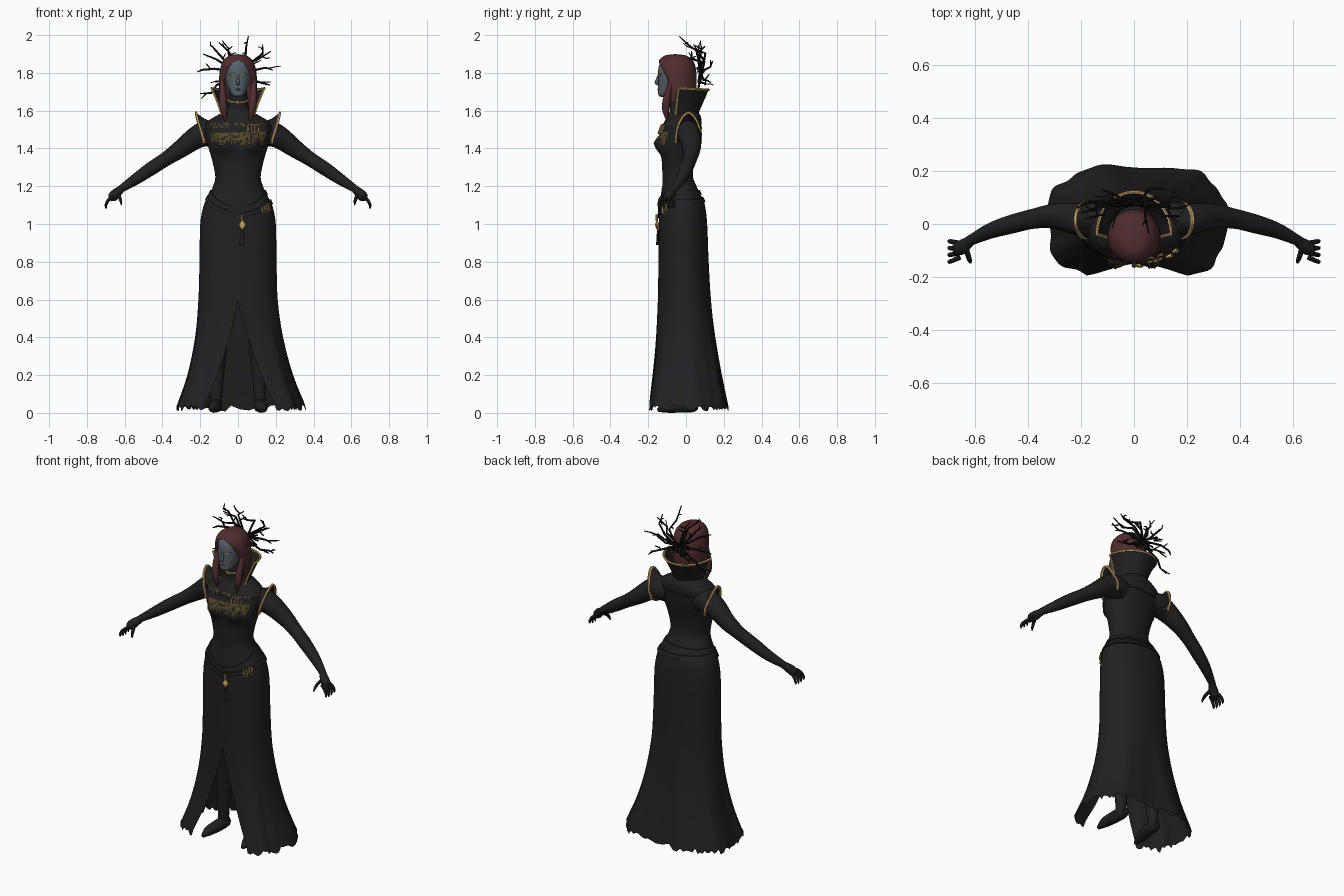
import bpy, bmesh, math, random
from math import sin, cos, pi, exp
from mathutils import Vector

if "Cube" in bpy.data.objects:
    bpy.data.objects.remove(bpy.data.objects["Cube"])

random.seed(4)

def material(name, r, g, b):
    m = bpy.data.materials.new(name)
    m.diffuse_color = (r, g, b, 1)
    m.use_nodes = True
    m.node_tree.nodes["Principled BSDF"].inputs["Base Color"].default_value = m.diffuse_color
    return m

BLACK = material("black cloth", .0145, .0145, .0155)
TWIG = material("charred twig", .006, .006, .007)
HAIR = material("red brown hair", .08, .026, .028)
SKIN = material("blue grey skin", .095, .12, .145)
LIP = material("dark lips", .05, .06, .078)
GOLD = material("gold", .58, .38, .14)
OLIVE = material("olive brocade", .085, .062, .018)
EYE = material("amber eyes", .4, .26, .03)

def grid(name, rows, mat, closed=True, caps=False, keep=lambda i, j: True, angle=45):
    """Skin rows of points into one mesh object."""
    bm = bmesh.new()
    vs = [[bm.verts.new(p) for p in r] for r in rows]
    n = len(rows[0])
    for i in range(len(rows) - 1):
        for j in range(n if closed else n - 1):
            if keep(i, j):
                k = (j + 1) % n
                bm.faces.new((vs[i][j], vs[i][k], vs[i + 1][k], vs[i + 1][j]))
    if caps:
        bm.faces.new(vs[0])
        bm.faces.new(vs[-1])
    bmesh.ops.remove_doubles(bm, verts=bm.verts, dist=1e-5)
    bmesh.ops.recalc_face_normals(bm, faces=bm.faces)
    me = bpy.data.meshes.new(name)
    bm.to_mesh(me)
    bm.free()
    me.materials.append(mat)
    ob = bpy.data.objects.new(name, me)
    bpy.context.collection.objects.link(ob)
    bpy.ops.object.select_all(action='DESELECT')
    ob.select_set(True)
    bpy.context.view_layer.objects.active = ob
    bpy.ops.object.shade_smooth_by_angle(angle=math.radians(angle))
    return ob

def spline(p, k=4):
    """Catmull-Rom through tuples of any length."""
    out = []
    for i in range(len(p) - 1):
        a, b, c, d = p[max(i - 1, 0)], p[i], p[i + 1], p[min(i + 2, len(p) - 1)]
        for s in range(k):
            t = s / k
            out.append(tuple(.5 * (2 * B + (C - A) * t + (2 * A - 5 * B + 4 * C - D) * t * t
                       + (3 * B - A - 3 * C + D) * t ** 3) for A, B, C, D in zip(a, b, c, d)))
    return out + [tuple(p[-1])]

def tube(name, pts, mat, sides=8, smooth=4, flat=1):
    """Round tube along (x, y, z, radius) points."""
    pts = spline(pts, smooth) if smooth else pts
    ps = [Vector(p[:3]) for p in pts]
    rows, t0, u = [], None, None
    for i, p in enumerate(ps):
        t = (ps[min(i + 1, len(ps) - 1)] - ps[max(i - 1, 0)]).normalized()
        u = t.orthogonal().normalized() if u is None else t0.rotation_difference(t) @ u
        v, t0 = t.cross(u), t
        ring = [(u * cos(a) + v * sin(a)) * pts[i][3] for a in (2 * pi * j / sides for j in range(sides))]
        rows.append([p + Vector((q.x, q.y * flat, q.z)) for q in ring])
    return grid(name, rows, mat, caps=True)

# Profiles: z, half width, front y, back y
BODY = spline([(1.1, .155, -.125, .085), (1.15, .15, -.125, .075), (1.2, .132, -.125, .056),
    (1.25, .12, -.125, .037), (1.33, .135, -.128, .04), (1.4, .155, -.138, .058), (1.45, .168, -.138, .07),
    (1.5, .175, -.13, .078), (1.54, .165, -.115, .082), (1.57, .12, -.1, .078), (1.6, .07, -.085, .06),
    (1.64, .052, -.085, .03), (1.72, .048, -.085, .02)])
SKIRT = spline([(1.2, .13, -.127, .055), (1.15, .155, -.133, .08), (1.1, .181, -.139, .1),
    (1, .2, -.144, .112), (.8, .204, -.146, .12), (.6, .21, -.149, .132), (.4, .232, -.158, .155),
    (.2, .277, -.182, .187), (.035, .338, -.212, .22)])

def shell(table, z, a, off=0, n=2.2):
    """Point on a profile body at height z and angle a (front is -pi/2)."""
    t = sorted(table)
    i = next((k for k in range(len(t) - 2) if t[k + 1][0] >= z), len(t) - 2)
    f = max(0, min(1, (z - t[i][0]) / (t[i + 1][0] - t[i][0])))
    rx, yf, yb = [t[i][k] + (t[i + 1][k] - t[i][k]) * f for k in (1, 2, 3)]
    c, s = cos(a), sin(a)
    x = (rx + off) * math.copysign(abs(c) ** (2 / n), c)
    y = (yf + yb) / 2 + ((yb - yf) / 2 + off) * math.copysign(abs(s) ** (2 / n), s)
    if table is BODY and s < 0:
        y -= .038 * exp(-((abs(x) - .075) / .045) ** 2 - ((z - 1.42) / .045) ** 2)
    return (x, y, z)

def turn(n):
    return [2 * pi * j / n - pi / 2 for j in range(n)]

# Bodice and neck
grid("bodice", [[shell(BODY, t[0], a) for a in turn(48)] for t in BODY], BLACK)

# Long skirt with front slit, folds and ragged hem
rows = []
N = 90
for i, t in enumerate(SKIRT):
    z = t[0]
    d = max(0, (.58 - z) / .55)
    row = []
    for j in range(N + 1):
        g = .46 * d
        a = -pi / 2 + g + (2 * pi - 2 * g) * j / N
        x, y, _ = shell(SKIRT, z, a, .008 * d * sin(7 * a + 1) + .003 * d * sin(15 * a), 2.2 + .7 * d)
        rag = random.uniform(-.028, .01) if i == len(SKIRT) - 1 else 0
        row.append((x + .012 * d, y, max(.004, z + rag)))
    rows.append(row)
grid("skirt", rows, BLACK, closed=False)

# Belts around chest and hips
def belt(name, table, zf, h, off):
    rows = []
    for dz, o in ((h, 0), (h, off), (-h, off), (-h, 0), (h, 0)):
        rows.append([shell(table, zf(a) + dz, a, o) for a in turn(64)])
    grid(name, rows, BLACK)

def front(a):
    """V shape, 1 at the front and 0 at the sides."""
    return max(0, 1 - abs(a + pi / 2 if a < pi / 2 else a - 1.5 * pi) / 1.35)

belt("upper_hip_belt", SKIRT, lambda a: 1.168 - .1 * front(a), .013, .007)
belt("lower_hip_belt", SKIRT, lambda a: 1.13 - .09 * front(a) - .012 * cos(a), .011, .008)
belt("chest_strap", BODY, lambda a: 1.5 + .008 * cos(a), .014, .005)

# Mottled brocade panel on the chest, ragged at the bottom
drip = [random.randint(0, 5) for _ in range(40)]
grid("chest_brocade", [[shell(BODY, 1.535 - .009 * i, -pi / 2 - .95 + 1.9 * j / 40, .003) for j in range(41)]
     for i in range(14)], OLIVE, closed=False,
     keep=lambda i, j: i < 13 - drip[j] and random.random() < (.8 if i > 4 else .35))

# Buckles
def buckle(name, table, a, z, w, h):
    pts = []
    for da, dz in ((-w, -h), (-w, h), (w, h), (w, -h), (-w, -h), (-w, h)):
        pts.append((*shell(table, z + dz, a + da, .011), .0045))
    tube(name, pts, GOLD, 5, 0)

buckle("chest_buckle_outer", BODY, -pi / 2 + .42, 1.503, .17, .022)
buckle("chest_buckle_inner", BODY, -pi / 2 + .42, 1.503, .05, .022)
buckle("hip_buckle_a", SKIRT, -pi / 2 + .72, 1.075, .05, .02)
buckle("hip_buckle_b", SKIRT, -pi / 2 + .92, 1.088, .05, .02)

# Pendant and tassel
tube("pendant_chain", [(.02, -.155, 1.05, .006), (.022, -.155, 1.015, .006)], GOLD, 6, 0)
tube("pendant", [(.022, -.153, 1.02, .003), (.022, -.153, .995, .022), (.022, -.153, .97, .003)], GOLD, 6, 0, .6)
tube("tassel", [(.022, -.15, .972, .005), (.022, -.15, .94, .009), (.022, -.15, .89, .014)], BLACK, 8, 0, .6)

# Head
HEAD = spline([(1.672, .012, -.132, -.11), (1.685, .032, -.147, -.08), (1.72, .052, -.147, -.02),
    (1.76, .065, -.147, 0), (1.8, .07, -.148, .02), (1.84, .067, -.142, .02), (1.875, .045, -.115, 0)])
grid("head", [[shell(HEAD, t[0], a, 0, 2.1) for a in turn(32)] for t in HEAD], SKIN, caps=True)
tube("nose", [(0, -.145, 1.79, .005), (0, -.152, 1.765, .007), (0, -.156, 1.748, .01), (0, -.148, 1.738, .006)], SKIN)
tube("lips", [(-.018, -.141, 1.712, .002), (0, -.146, 1.712, .006), (.018, -.141, 1.712, .002)], LIP)
for s in (-1, 1):
    tube("eye_socket", [(s * .014, -.145, 1.788, .002), (s * .03, -.139, 1.79, .008), (s * .046, -.129, 1.792, .002)], LIP, flat=.6)
    tube("eye", [(s * .018, -.146, 1.788, .002), (s * .03, -.142, 1.789, .006), (s * .042, -.135, 1.79, .002)], EYE, flat=.6)

# Hair shell parted around the face, plus long front locks
HAIRP = spline([(1.898, .012, -.075, -.04, 0), (1.892, .045, -.11, 0, 0), (1.872, .072, -.138, .03, 0),
    (1.845, .088, -.152, .047, .55), (1.8, .098, -.155, .055, .92), (1.75, .1, -.15, .056, 1.1),
    (1.7, .099, -.145, .054, 1.15), (1.64, .085, -.135, .05, 1.15)])
rows = []
for t in HAIRP:
    g, row = max(0, t[4]), []
    for j in range(49):
        x, y, z = shell(HAIRP, t[0], -pi / 2 + g + (2 * pi - 2 * g) * j / 48, 0, 2)
        row.append((x * (.78 if j in (0, 48) and g > .5 else 1), y, z))
    rows.append(row)
rows.insert(0, [(0, -.057, 1.899)] * 49)
grid("hair", rows, HAIR, closed=False, angle=60)
for s in (-1, 1):
    tube("front_lock", [(s * .084, -.075, 1.79, .01), (s * .083, -.085, 1.73, .015), (s * .08, -.1, 1.67, .02),
         (s * .076, -.107, 1.61, .02), (s * .065, -.1, 1.545, .004)], HAIR)

# Flared high collar with gold rim
def collar_pt(a, t):
    return ((.085 + .055 * t ** 1.3) * cos(a), -.058 + .018 * t + (.115 + .045 * t) * sin(a), 1.565 + (.155 - .01 * sin(a)) * t)

arc = [pi * j / 32 for j in range(33)]
grid("collar", [[collar_pt(a, i / 8) for a in arc] for i in range(9)], BLACK, closed=False)
rim = [collar_pt(0, i / 6) for i in range(6)] + [collar_pt(a, 1) for a in arc] + [collar_pt(pi, 1 - i / 6) for i in range(1, 7)]
tube("collar_rim", [(*p, .0065) for p in rim], GOLD, 5, 0)
tube("choker", [(.052 * cos(a), -.03 + .06 * sin(a), 1.655 + .012 * sin(a), .006) for a in turn(24) + [1.5 * pi]], GOLD, 6, 0)
tube("choker_gem", [(0, -.093, 1.655, .003), (0, -.094, 1.643, .01), (0, -.093, 1.628, .002)], GOLD, 6, 0)

for s in (-1, 1):
    # Sleeved arm
    tube("arm", [(s * x, y, z, r) for x, y, z, r in ((.1, .015, 1.47, .06), (.16, .015, 1.48, .069),
         (.22, .02, 1.458, .06), (.3, .03, 1.4, .048), (.38, .02, 1.345, .038), (.46, 0, 1.293, .036),
         (.54, -.025, 1.238, .03), (.61, -.058, 1.192, .021), (.63, -.07, 1.177, .02))], BLACK, 16)
    # Hand with fingers
    tube("palm", [(s * x, y, z, r) for x, y, z, r in ((.62, -.065, 1.183, .02), (.645, -.083, 1.162, .026),
         (.665, -.095, 1.142, .026), (.675, -.1, 1.13, .014))], BLACK, 10)
    for k in range(4):
        y = -.073 - .018 * k
        tip = 1.077 + .006 * abs(k - 1.5)
        tube("finger", [(s * .66, y, 1.145, .01), (s * .687, y - .006 * k + .006, 1.125, .009),
             (s * .699, y - .008 * k + .008, 1.1, .0075), (s * .698, y - .008 * k + .006, tip, .003)], BLACK, 6, 3)
    tube("thumb", [(s * .636, -.09, 1.16, .011), (s * .626, -.122, 1.14, .01), (s * .62, -.14, 1.12, .008),
         (s * .617, -.147, 1.1, .003)], BLACK, 6, 3)
    # Pointed shoulder cap with gold rim
    cap = [-.15 + (pi + .3) * j / 20 for j in range(21)]
    edge = [(s * (.182 + .04 * max(0, sin(a))), .013 + .066 * cos(a), 1.445 + .132 * max(-.2, sin(a)) + .012 * max(0, sin(a)) ** 8) for a in cap]
    root = [(s * .13, .01 + .05 * cos(a), 1.445 + .095 * max(-.2, sin(a))) for a in cap]
    mid = [tuple((p + q) / 2 - (.008 if k == 2 else 0) for k, (p, q) in enumerate(zip(u, v))) for u, v in zip(edge, root)]
    grid("shoulder_cap", [root, mid, edge], BLACK, closed=False)
    tube("shoulder_rim", [(*p, .0075) for p in edge], GOLD, 5, 0)
    # Legs and boots inside the skirt
    tube("leg", [(s * .085, -.01, .95, .07), (s * .095, -.01, .55, .052), (s * .105, .015, .35, .048),
         (s * .115, .025, .1, .032), (s * .115, .03, .04, .033)], BLACK, 12)
    tube("boot", [(s * .115, .065, .035, .02), (s * .115, .04, .038, .034), (s * .12, -.03, .035, .034),
         (s * .13, -.1, .028, .028), (s * .135, -.15, .014, .01)], BLACK, 10)

# Crown of bare twigs behind the head
TIPS = [(.055, -.035, 1.993), (.13, .04, 1.95), (.175, .03, 1.915), (.185, .06, 1.815), (.17, .1, 1.735),
        (.1, .14, 1.86), (-.03, .1, 1.94), (-.1, .0, 1.96), (-.14, .05, 1.945), (-.185, .02, 1.9),
        (-.215, .06, 1.805), (-.2, .04, 1.69), (-.12, .13, 1.75)]
J = lambda r: Vector([random.uniform(-r, r) for _ in range(3)])
for k, tip in enumerate(TIPS):
    tip = Vector(tip)
    a = Vector((-tip.x * .4, .075, 1.8 - (tip.z - 1.8) * .3))
    b = Vector((tip.x * .5, .085, 1.8 + (tip.z - 1.8) * .5)) + J(.02)
    c = b.lerp(tip, .55) + J(.026)
    tube("twig", [(*a, .005), (*b, .0065), (*c, .0055), (*tip, .003)], TWIG, 5, 0)
    for p, q in ((b, c), (c, tip))[k % 2:]:
        m = p.lerp(q, .3)
        e = m + (tip - b).normalized() * .035 + J(.04)
        e.z = min(e.z, 1.985)
        tube("side_twig", [(*m, .0045), (*(m.lerp(e, .5) + J(.008)), .004), (*e, .0025)], TWIG, 4, 0)
